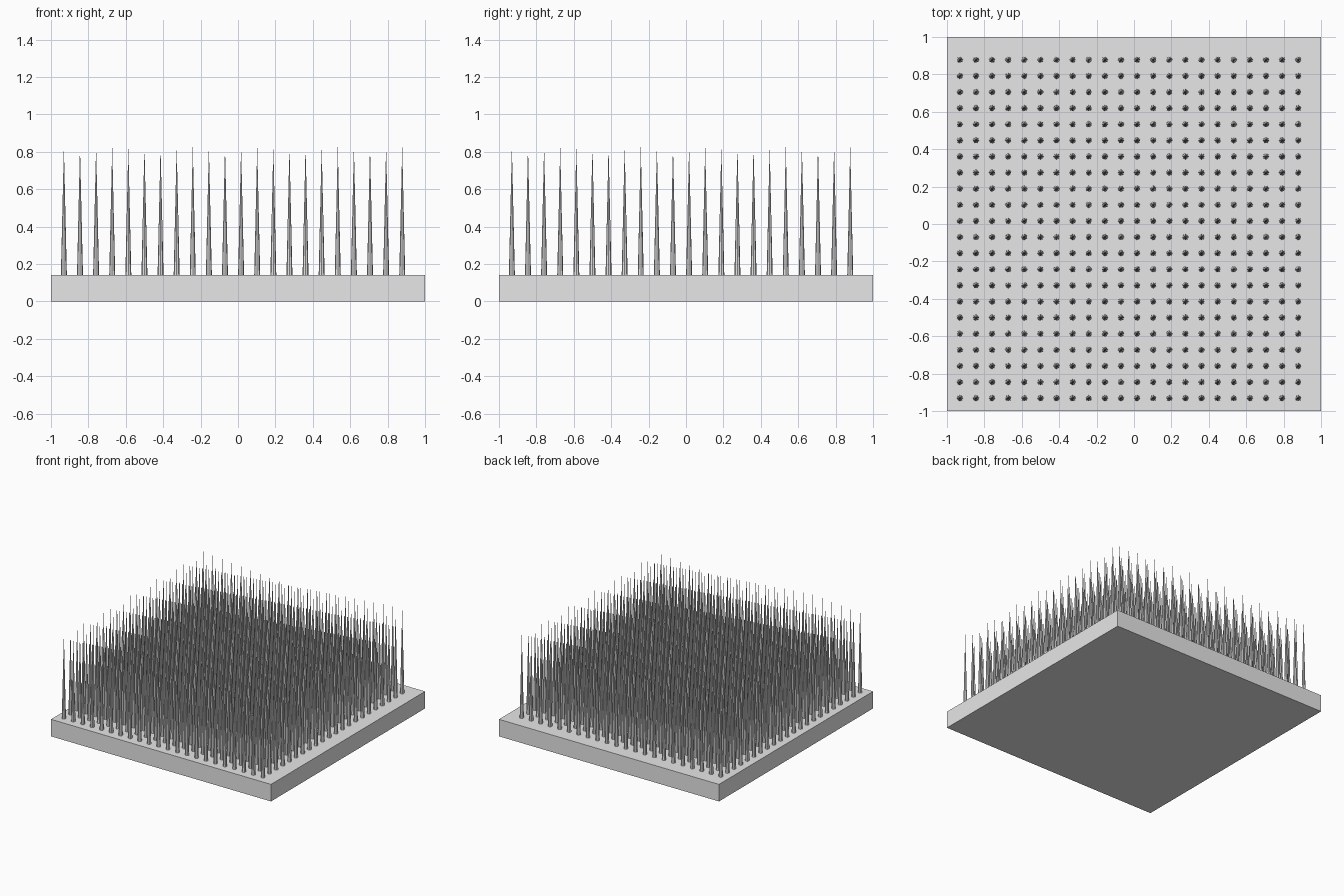
import bpy

cube = bpy.data.objects.get("Cube")
if cube:
    bpy.data.objects.remove(cube, do_unlink=True)

SLAB_TOP = 0.14
TIP = 0.83
COUNT = 22
FIRST, LAST = -0.931, 0.878
STEP = (LAST - FIRST) / (COUNT - 1)

# Single plain grey material
grey = bpy.data.materials.new("light_grey")
grey.use_nodes = True
colour = (0.8, 0.8, 0.8, 1)
grey.diffuse_color = colour
grey.node_tree.nodes["Principled BSDF"].inputs["Base Color"].default_value = colour

# Square base slab
bpy.ops.mesh.primitive_cube_add(size=1, location=(0, 0, SLAB_TOP / 2))
slab = bpy.context.object
slab.name = "base_slab"
slab.scale = (2, 2, SLAB_TOP)
slab.data.materials.append(grey)

# One slender spike, repeated in rows and columns
bpy.ops.mesh.primitive_cone_add(
    vertices=8, radius1=0.016, radius2=0, depth=TIP - SLAB_TOP,
    end_fill_type='NGON', location=(FIRST, FIRST, (TIP + SLAB_TOP) / 2))
spikes = bpy.context.object
spikes.name = "spikes"
spikes.data.materials.append(grey)
for name, offset in (("rows", (STEP, 0, 0)), ("columns", (0, STEP, 0))):
    array = spikes.modifiers.new(name, 'ARRAY')
    array.count = COUNT
    array.use_relative_offset = False
    array.use_constant_offset = True
    array.constant_offset_displace = offset
